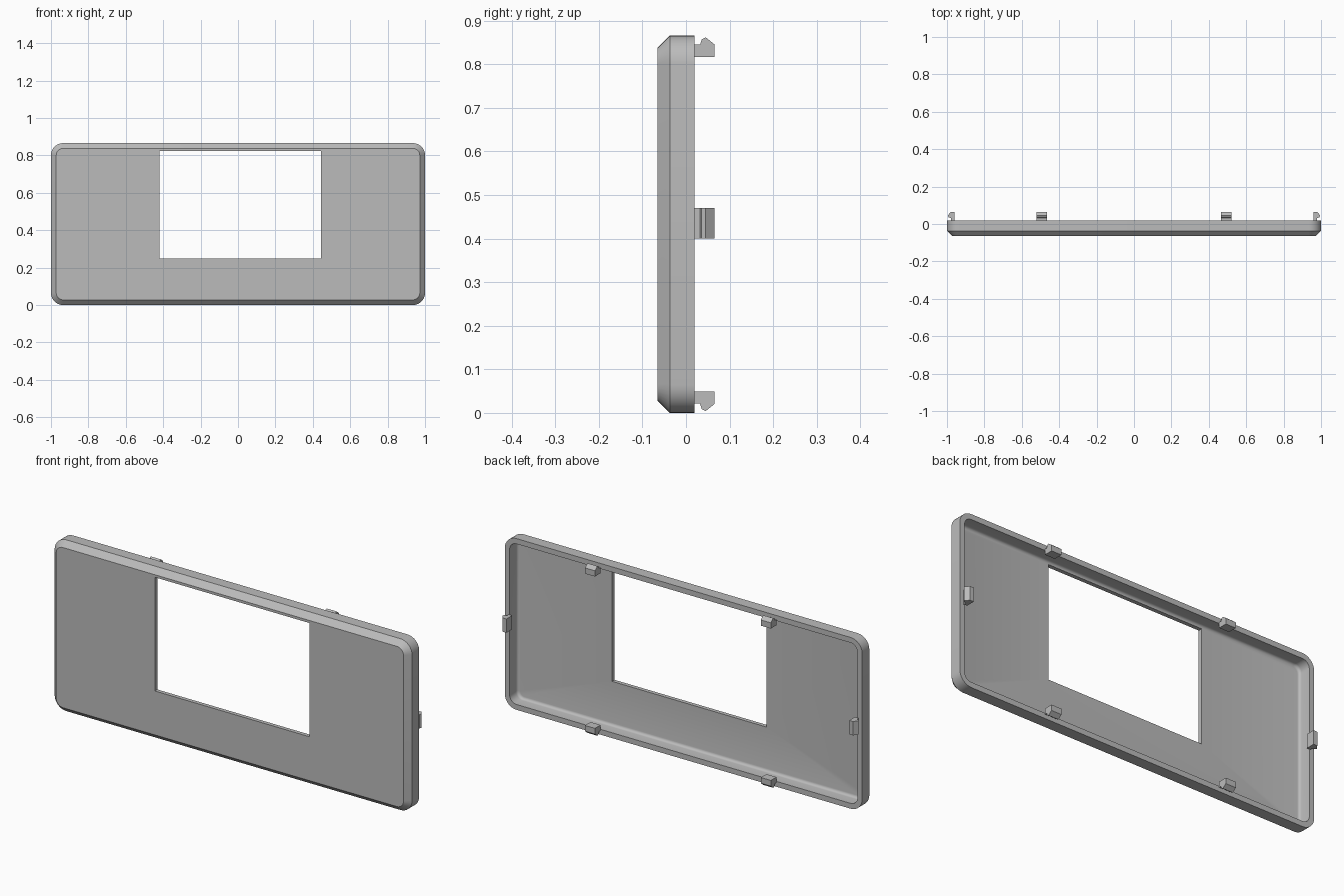
import bpy, bmesh, math
from mathutils import Vector

if "Cube" in bpy.data.objects:
    bpy.data.objects.remove(bpy.data.objects["Cube"], do_unlink=True)

HALF_X, HEIGHT, RADIUS = 1.0, 0.866, 0.065
FRONT, BACK, FLOOR = -0.065, 0.02, -0.045
RIM, FILLET = 0.027, 0.014
SEGMENTS = 8

grey = bpy.data.materials.new("plain grey")
grey.use_nodes = True
grey.diffuse_color = (0.5, 0.5, 0.5, 1)
grey.node_tree.nodes["Principled BSDF"].inputs["Base Color"].default_value = (0.5, 0.5, 0.5, 1)


def finish(name, bm):
    """Turn a bmesh into a shaded, coloured object."""
    bmesh.ops.remove_doubles(bm, verts=bm.verts, dist=1e-5)
    bmesh.ops.recalc_face_normals(bm, faces=bm.faces)
    mesh = bpy.data.meshes.new(name)
    bm.to_mesh(mesh)
    bm.free()
    mesh.materials.append(grey)
    obj = bpy.data.objects.new(name, mesh)
    bpy.context.collection.objects.link(obj)
    bpy.ops.object.select_all(action="DESELECT")
    obj.select_set(True)
    bpy.context.view_layer.objects.active = obj
    bpy.ops.object.shade_smooth_by_angle(angle=math.radians(30))
    return obj


def loop(bm, x0, x1, z0, z1, r, y):
    """Rounded rectangle of vertices; zero radius gives square corners."""
    corners = [(x1 - r, z1 - r), (x0 + r, z1 - r), (x0 + r, z0 + r), (x1 - r, z0 + r)]
    verts = []
    for k, (cx, cz) in enumerate(corners):
        for i in range(SEGMENTS + 1):
            a = (k + i / SEGMENTS) * math.pi / 2
            verts.append(bm.verts.new((cx + r * math.cos(a), y, cz + r * math.sin(a))))
    return verts


def inset_loop(bm, d, y):
    return loop(bm, d - HALF_X, HALF_X - d, d, HEIGHT - d, max(RADIUS - d, 0.01), y)


# Hollow panel: loops run from the window over the outside and back inside
bm = bmesh.new()
window = (-0.42, 0.445, 0.25, 0.825, 0)
loops = [loop(bm, *window, FRONT),
         inset_loop(bm, 0.028, FRONT),
         inset_loop(bm, 0, -0.037),
         inset_loop(bm, 0, BACK),
         inset_loop(bm, RIM, BACK)]
for i in range(5):
    a = i / 4 * math.pi / 2
    loops.append(inset_loop(bm, RIM + FILLET * (1 - math.cos(a)),
                            FLOOR + FILLET * (1 - math.sin(a))))
loops.append(loop(bm, *window, FLOOR))
for a, b in zip(loops, loops[1:] + loops[:1]):
    for i in range(len(a)):
        j = (i + 1) % len(a)
        bm.faces.new((a[i], a[j], b[j], b[i]))
finish("front_panel", bm)


# Snap clips: hooked profile of (distance in from the edge, y)
def clip(name, edge, inward, width, depth):
    profile = [(0.021, BACK), (0.021, 0.032), (0.009, 0.036), (0.004, 0.045),
               (0.02, 0.065), (depth, 0.065), (depth, BACK)]
    edge, inward = Vector(edge), Vector(inward)
    across = inward.cross(Vector((0, 1, 0)))
    bm = bmesh.new()
    sides = [[bm.verts.new(edge + inward * d + Vector((0, y, 0)) + across * s * width / 2)
              for d, y in profile] for s in (-1, 1)]
    for side in sides:
        bm.faces.new(side)
    for i in range(len(profile)):
        j = (i + 1) % len(profile)
        bm.faces.new((sides[0][i], sides[0][j], sides[1][j], sides[1][i]))
    finish(name, bm)


for s, label in ((1, "left"), (-1, "right")):
    clip(f"top_clip_{label}", (0.492 * s, 0, HEIGHT), (0, 0, -1), 0.056, 0.049)
    clip(f"bottom_clip_{label}", (0.492 * s, 0, 0), (0, 0, 1), 0.056, 0.049)
    clip(f"side_clip_{label}", (HALF_X * s, 0, 0.435), (-s, 0, 0), 0.07, 0.041)
